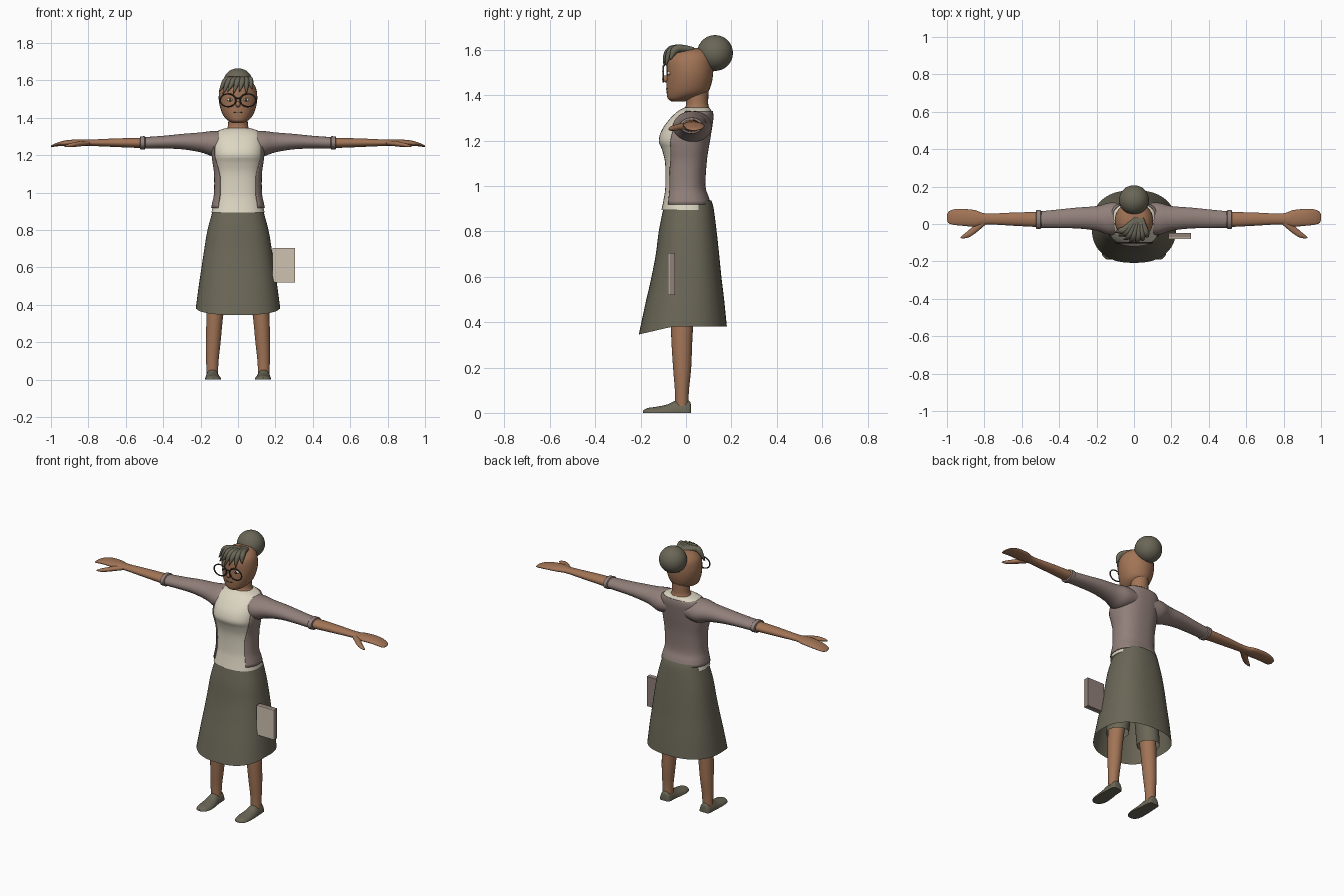
import bpy, bmesh, math
from mathutils import Vector

if "Cube" in bpy.data.objects:
    bpy.data.objects.remove(bpy.data.objects["Cube"])


def material(name, rgb):
    m = bpy.data.materials.new(name)
    m.diffuse_color = (*rgb, 1)
    m.use_nodes = True
    m.node_tree.nodes["Principled BSDF"].inputs["Base Color"].default_value = m.diffuse_color
    return m


SKIN = material("brown skin", (0.36, 0.175, 0.093))
OLIVE = material("olive grey", (0.145, 0.135, 0.095))
MAUVE = material("dusty mauve", (0.285, 0.215, 0.195))
CREAM = material("cream", (0.72, 0.67, 0.54))
BEIGE = material("book beige", (0.62, 0.54, 0.44))
DARK = material("dark frame", (0.045, 0.042, 0.035))


def finish(ob, name, mats, angle=50, mirror=False):
    ob.name = name
    ob.data.materials.clear()
    for m in mats:
        ob.data.materials.append(m)
    if mirror:
        ob.modifiers.new("mirror", 'MIRROR')
    bpy.ops.object.select_all(action='DESELECT')
    ob.select_set(True)
    bpy.context.view_layer.objects.active = ob
    bpy.ops.object.shade_smooth_by_angle(angle=math.radians(angle))
    return ob


def refine(rings, k=4):
    """Catmull-Rom interpolation between rings."""
    r = [rings[0]] + list(rings) + [rings[-1]]
    out = []
    for i in range(1, len(r) - 2):
        for s in range(k):
            t = s / k
            out.append(tuple(0.5 * (2 * b + (c - a) * t + (2 * a - 5 * b + 4 * c - d) * t * t
                                    + (3 * b - a - 3 * c + d) * t ** 3)
                             for a, b, c, d in zip(r[i - 1], r[i], r[i + 1], r[i + 2])))
    return out + [tuple(rings[-1])]


def loft(name, rings, mat, axis='z', n=32, power=2.0, caps=True, gap=None,
         edit=None, mirror=False, mats=None):
    """Skin rings (t, centre u, centre v, radius u, radius v) along an axis.
    gap(t) leaves an opening of that half angle on the -v side."""
    bm = bmesh.new()
    rows = []
    for t, cu, cv, ru, rv in rings:
        g = gap(t) if gap else 0
        row = []
        for i in range(n + 1 if gap else n):
            a = -math.pi / 2 + g + (2 * math.pi - 2 * g) * i / n
            c, s = math.cos(a), math.sin(a)
            u = cu + ru * math.copysign(abs(c) ** (2 / power), c)
            v = cv + rv * math.copysign(abs(s) ** (2 / power), s)
            p = {'z': (u, v, t), 'x': (t, u, v), 'y': (u, t, v)}[axis]
            row.append(bm.verts.new(p))
        rows.append(row)
    for a, b in zip(rows, rows[1:]):
        m = len(a)
        for i in range(m - 1 if gap else m):
            j = (i + 1) % m
            bm.faces.new((a[i], a[j], b[j], b[i]))
    if caps and not gap:
        bm.faces.new(rows[0])
        bm.faces.new(rows[-1])
    if edit:
        edit(bm)
    bmesh.ops.recalc_face_normals(bm, faces=bm.faces)
    me = bpy.data.meshes.new(name)
    bm.to_mesh(me)
    bm.free()
    ob = bpy.data.objects.new(name, me)
    bpy.context.collection.objects.link(ob)
    return finish(ob, name, mats or [mat], mirror=mirror)


def band(z, front, back, half):
    return (z, 0, (front + back) / 2, half, (back - front) / 2)


def ball(name, loc, size, mat, mirror=False, seg=24):
    bpy.ops.mesh.primitive_uv_sphere_add(segments=seg, ring_count=seg // 2, radius=1)
    ob = bpy.context.object
    for v in ob.data.vertices:
        v.co = Vector([l + c * s for l, c, s in zip(loc, v.co, size)])
    return finish(ob, name, [mat], mirror=mirror)


def tube(name, points, radii, depth, mat):
    cu = bpy.data.curves.new(name, 'CURVE')
    cu.dimensions = '3D'
    cu.bevel_depth, cu.bevel_resolution, cu.use_fill_caps = depth, 2, True
    cu.resolution_u = 5
    sp = cu.splines.new('NURBS')
    sp.points.add(len(points) - 1)
    sp.use_endpoint_u, sp.order_u = True, 3
    for q, p, r in zip(sp.points, points, radii):
        q.co, q.radius = (*p, 1), r
    ob = bpy.data.objects.new(name, cu)
    bpy.context.collection.objects.link(ob)
    bpy.ops.object.select_all(action='DESELECT')
    ob.select_set(True)
    bpy.context.view_layer.objects.active = ob
    bpy.ops.object.convert(target='MESH')
    return finish(bpy.context.object, name, [mat])


def box(name, lo, hi, mat):
    bpy.ops.mesh.primitive_cube_add(size=1)
    ob = bpy.context.object
    for v in ob.data.vertices:
        v.co = Vector([l + (c + 0.5) * (h - l) for l, h, c in zip(lo, hi, v.co)])
    return finish(ob, name, [mat], 30)


# shirt and the open cardigan around it
torso = refine([band(0.895, -.108, .112, .142), band(0.95, -.097, .095, .131),
                band(1.0, -.091, .08, .122), band(1.1, -.092, .085, .122),
                band(1.16, -.106, .093, .13), band(1.2, -.12, .1, .135),
                band(1.25, -.105, .108, .135), band(1.3, -.068, .115, .13),
                band(1.33, -.035, .112, .108), band(1.345, -.008, .103, .066)])
loft("shirt", torso, CREAM, n=48, power=2.4)


def opening(z):
    return math.radians(46 + 18 * min(1, max(0, (z - 1.08) / 0.12)))


shell = [(z, cx, cy, rx + .006, ry + .006) for z, cx, cy, rx, ry in torso if .915 < z < 1.334]
cardigan = loft("cardigan", shell, MAUVE, n=48, power=2.4, gap=opening)
cardigan.modifiers.new("thickness", 'SOLIDIFY').thickness = 0.006


# skirt with a hem that dips at the front
def dip_hem(bm):
    for v in bm.verts:
        if v.co.z < 0.5:
            v.co.z -= 0.035 * max(0, (-v.co.y - 0.06) / 0.15) * (0.5 - v.co.z) / 0.12


loft("skirt", refine([band(.935, -.09, .112, .126), band(.9, -.1, .122, .136),
                      band(.8, -.12, .135, .163), band(.7, -.133, .146, .18),
                      band(.6, -.152, .156, .195), band(.5, -.175, .168, .21),
                      band(.38, -.208, .18, .226)]),
     OLIVE, n=48, power=2.4, caps=False, edit=dip_hem)
loft("underskirt_leg", [(.39, .115, -.01, .064, .068), (.85, .07, 0, .066, .085)],
     OLIVE, caps=False, mirror=True)

# legs and shoes
loft("leg", refine([(.03, .138, -.018, .031, .029), (.1, .137, -.018, .033, .031),
                    (.2, .132, -.017, .039, .04), (.36, .122, -.018, .045, .048),
                    (.6, .095, -.01, .055, .058)]), SKIN, n=24, mirror=True)


def flatten_sole(bm):
    for v in bm.verts:
        v.co.z = max(v.co.z, 0)


loft("shoe", refine([(.022, .137, 0, .02, .03), (.012, .137, 0, .033, .055),
                     (-.045, .137, 0, .037, .054), (-.08, .135, 0, .041, .038),
                     (-.13, .133, 0, .043, .027), (-.17, .133, 0, .035, .021),
                     (-.19, .133, 0, .012, .01)]),
     OLIVE, axis='y', edit=flatten_sole, mirror=True)

# arms
loft("sleeve", refine([(.06, .03, 1.265, .08, .06), (.13, .028, 1.262, .086, .068),
                       (.2, .03, 1.269, .066, .053), (.3, .032, 1.273, .056, .041),
                       (.4, .028, 1.27, .05, .034), (.5, .024, 1.266, .044, .031)]),
     MAUVE, axis='x', mirror=True)
loft("sleeve_cuff", [(.495, .024, 1.266, .044, .03), (.5, .024, 1.266, .051, .036),
                     (.522, .024, 1.266, .05, .035), (.525, .024, 1.266, .04, .028)],
     MAUVE, axis='x', mirror=True)
loft("forearm_and_hand", refine([(.5, .024, 1.266, .041, .028), (.65, .026, 1.267, .035, .023),
                                 (.79, .027, 1.267, .029, .017), (.85, .03, 1.268, .044, .017),
                                 (.92, .036, 1.265, .045, .015), (.965, .037, 1.258, .041, .01),
                                 (.992, .035, 1.25, .03, .006), (1, .035, 1.247, .012, .003)]),
     SKIN, axis='x', mirror=True)
loft("thumb", refine([(.79, .02, 1.266, .02, .012), (.84, -.018, 1.262, .025, .014),
                      (.88, -.05, 1.256, .02, .012), (.91, -.066, 1.251, .011, .008),
                      (.927, -.072, 1.248, .003, .003)]), SKIN, axis='x', n=16, mirror=True)

# neck and head, with the scalp split off as hair
loft("neck", refine([band(1.32, -.02, .115, .075), band(1.35, -.002, .1, .056),
                     band(1.38, 0, .098, .052), band(1.44, .0, .1, .052)]), SKIN, n=24)


def scalp(bm):
    for co, no in (((0, 0, 1.516), (0, 0, 1)), ((0, 0, 1.568), (0, 0, 1)), ((0, -.03, 0), (0, 1, 0))):
        bmesh.ops.bisect_plane(bm, geom=bm.verts[:] + bm.edges[:] + bm.faces[:],
                               plane_co=co, plane_no=no)
    for f in bm.faces:
        c = f.calc_center_median()
        f.material_index = int(c.z > 1.568 or (c.z > 1.516 and c.y > -.03))


loft("head", refine([band(1.373, -.065, -.005, .028), band(1.385, -.08, .035, .052),
                     band(1.41, -.085, .092, .077), band(1.45, -.086, .112, .094),
                     band(1.5, -.085, .12, .103), band(1.55, -.083, .12, .099),
                     band(1.58, -.066, .11, .084), band(1.6, -.035, .09, .056),
                     band(1.608, 0, .05, .015)]), SKIN, edit=scalp, mats=[SKIN, OLIVE])
ball("hair_bun", (0, .128, 1.586), (.08, .079, .079), OLIVE, seg=32)

# fringe: locks swept from a side parting
for i, (root, mid, tip, drop) in enumerate([
        (.01, -.075, -.1, 1.54), (.015, -.055, -.082, 1.525), (.02, -.03, -.055, 1.54),
        (.025, -.005, -.025, 1.528), (.03, .022, .008, 1.54), (.035, .045, .045, 1.53),
        (.04, .068, .075, 1.555)]):
    fy = -.1 + 5.5 * tip * tip
    tube(f"fringe_lock_{i + 1}", [(root, .03, 1.6), (mid * .7 + root * .3, -.035, 1.612),
                                  (mid, fy + .01, 1.59), (tip, fy, drop)],
         [.7, 1, 1, .12], .018, OLIVE)

# face
ball("nose", (0, -.087, 1.472), (.013, .018, .016), SKIN)
ball("eye", (.042, -.075, 1.497), (.017, .008, .009), CREAM, True, 16)
ball("pupil", (.042, -.081, 1.497), (.008, .004, .008), DARK, True, 12)
tube("mouth", [(-.026, -.082, 1.43), (0, -.089, 1.424), (.026, -.082, 1.43)],
     [.4, 1, .4], .0035, DARK)

# glasses
bpy.ops.mesh.primitive_torus_add(major_radius=.042, minor_radius=.004,
                                 major_segments=32, minor_segments=8)
rim = bpy.context.object
for v in rim.data.vertices:
    x, y, z = v.co
    v.co = (x + .053, -.1 + z, 1.494 + y * .82)
finish(rim, "glasses_rim", [DARK], mirror=True)
tube("glasses_bridge", [(-.013, -.1, 1.503), (0, -.103, 1.509), (.013, -.1, 1.503)],
     [1, 1, 1], .004, DARK)

# book held at the hip
box("book", (.185, -.072, .52), (.305, -.048, .705), MAUVE)
box("book_cover", (.185, -.08, .52), (.305, -.072, .705), BEIGE)
